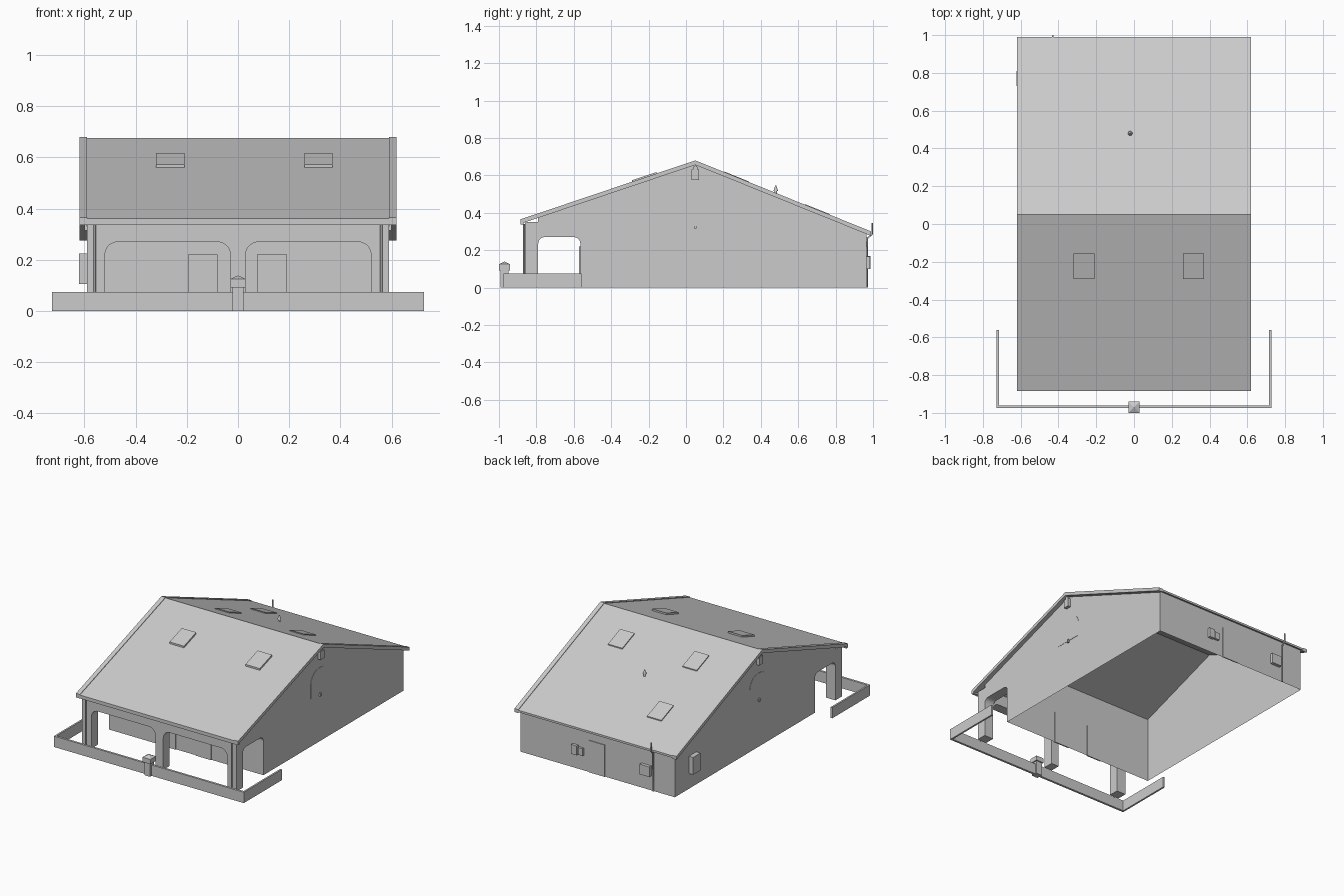
import bpy, bmesh, math
from mathutils import Vector

if "Cube" in bpy.data.objects:
    bpy.data.objects.remove(bpy.data.objects["Cube"])

RIDGE_Y, RIDGE_Z = 0.05, 0.68


def roof_z(y):
    if y < RIDGE_Y:
        return RIDGE_Z - (RIDGE_Y - y) * 0.337
    return RIDGE_Z - (y - RIDGE_Y) * 0.404


def finish(name, bm):
    bmesh.ops.recalc_face_normals(bm, faces=bm.faces)
    me = bpy.data.meshes.new(name)
    bm.to_mesh(me)
    bm.free()
    ob = bpy.data.objects.new(name, me)
    bpy.context.collection.objects.link(ob)
    return ob


def prism(name, pts, axis, a, b):
    """Extrude a 2D outline along x (points are y,z), y (x,z) from a to b."""
    bm = bmesh.new()
    place = {'x': lambda p, t: (t, p[0], p[1]), 'y': lambda p, t: (p[0], t, p[1])}[axis]
    v0 = [bm.verts.new(place(p, a)) for p in pts]
    v1 = [bm.verts.new(place(p, b)) for p in pts]
    bm.faces.new(v0)
    bm.faces.new(v1)
    n = len(pts)
    for i in range(n):
        j = (i + 1) % n
        bm.faces.new((v0[i], v0[j], v1[j], v1[i]))
    return finish(name, bm)


def box(name, x0, x1, y0, y1, z0, z1):
    return prism(name, [(x0, z0), (x1, z0), (x1, z1), (x0, z1)], 'y', y0, y1)


def arch(l, r, top, rad, steps=6):
    """Flat arch with rounded corners, from left spring to right spring."""
    pts = []
    for cx, start in ((l + rad, math.pi), (r - rad, math.pi / 2)):
        for i in range(steps + 1):
            t = start - i * math.pi / 2 / steps
            pts.append((cx + rad * math.cos(t), top - rad + rad * math.sin(t)))
    return pts


def tube(name, pts, r):
    cu = bpy.data.curves.new(name, 'CURVE')
    cu.dimensions = '3D'
    cu.bevel_depth = r
    cu.bevel_resolution = 1
    cu.use_fill_caps = True
    sp = cu.splines.new('POLY')
    sp.points.add(len(pts) - 1)
    for p, co in zip(sp.points, pts):
        p.co = (*co, 1)
    ob = bpy.data.objects.new(name, cu)
    bpy.context.collection.objects.link(ob)
    return ob


# hollow house walls, open underneath
outline = [(-0.565, 0), (0.965, 0), (0.965, roof_z(0.965) - 0.015),
           (RIDGE_Y, RIDGE_Z - 0.015), (-0.565, roof_z(-0.565) - 0.015)]
bm = bmesh.new()
L = [bm.verts.new((-0.59, *p)) for p in outline]
R = [bm.verts.new((0.59, *p)) for p in outline]
bm.faces.new(L)
bm.faces.new(R)
for i, j in ((1, 2), (4, 0)):
    bm.faces.new((L[i], L[j], R[j], R[i]))
finish("house_walls", bm)


# roof: main covering and slightly raised verge strips
def roof_band(lift, thick):
    ys = (-0.885, RIDGE_Y, 0.99)
    return ([(y, roof_z(y) + lift) for y in ys] +
            [(y, roof_z(y) - thick) for y in reversed(ys)])


prism("roof", roof_band(-0.004, 0.018), 'x', -0.59, 0.59)
for s, side in ((-1, "left"), (1, "right")):
    prism(side + "_verge", roof_band(0, 0.024), 'x', s * 0.59, s * 0.62)
box("front_gutter", -0.62, 0.62, -0.885, -0.868, 0.337, 0.35)

# porch front wall with two wide arches
pts = [(-0.59, 0), (-0.52, 0)] + arch(-0.52, -0.03, 0.27, 0.05)
pts += [(-0.03, 0), (0.03, 0)] + arch(0.03, 0.52, 0.27, 0.05)
pts += [(0.52, 0), (0.59, 0), (0.59, 0.352), (-0.59, 0.352)]
prism("porch_front_arches", pts, 'y', -0.86, -0.79)

# parts repeated on both sides
for s, side in ((-1, "left"), (1, "right")):
    pts = arch(-0.79, -0.565, 0.27, 0.035)
    pts += [(-0.565, roof_z(-0.565) - 0.018), (-0.79, roof_z(-0.79) - 0.018)]
    prism(side + "_porch_arch", pts, 'x', s * 0.52, s * 0.59)
    tube(side + "_downpipe", [(s * 0.56, -0.866, 0), (s * 0.56, -0.866, 0.34)], 0.005)
    # gable vent with a rounded hood
    prism(side + "_gable_vent", [(0.03, 0.575), (0.07, 0.575), (0.07, 0.632), (0.03, 0.632)],
          'x', s * 0.59, s * 0.612)
    prism(side + "_vent_hood", [(0.038, 0.632)] + arch(0.038, 0.062, 0.652, 0.012, 4) + [(0.062, 0.632)],
          'x', s * 0.59, s * 0.608)
    # shallow arched gable panel and lamp
    prism(side + "_gable_panel", [(-0.05, 0.33)] + arch(-0.05, 0.15, 0.51, 0.09) + [(0.15, 0.33)],
          'x', s * 0.59, s * 0.592)
    prism(side + "_gable_lamp", [(0.043, 0.315), (0.057, 0.315), (0.057, 0.337), (0.043, 0.337)],
          'x', s * 0.59, s * 0.6)
    # garden wall return
    box(side + "_garden_wall", s * 0.715, s * 0.727, -0.96, -0.56, 0, 0.075)

# garden wall front and capped pillar
box("front_garden_wall", -0.727, 0.727, -0.975, -0.96, 0, 0.075)
box("pillar", -0.022, 0.022, -0.992, -0.948, 0, 0.095)
box("pillar_cap", -0.03, 0.03, -1.0, -0.94, 0.092, 0.125)
bpy.ops.mesh.primitive_cone_add(vertices=4, radius1=0.03 * math.sqrt(2), radius2=0, depth=0.014,
                                location=(0, -0.97, 0.132), rotation=(0, 0, math.pi / 4))
bpy.context.object.name = "pillar_top"

# doors
box("left_front_door", -0.195, -0.08, -0.571, -0.563, 0, 0.22)
box("right_front_door", 0.075, 0.192, -0.571, -0.563, 0, 0.22)
box("back_door", -0.056, 0.066, 0.963, 0.97, 0, 0.22)

# utility boxes on the walls
box("left_side_cabinet", -0.622, -0.59, 0.73, 0.81, 0.105, 0.225)
box("back_meter_box", -0.41, -0.335, 0.965, 0.987, 0.1, 0.17)
box("back_vent_small", 0.105, 0.14, 0.965, 0.98, 0.105, 0.155)
box("back_vent_large", 0.148, 0.19, 0.965, 0.985, 0.1, 0.165)

# service pipe rising past the back eave
tube("service_pipe", [(-0.43, 0.97, 0.0), (-0.43, 0.97, 0.265), (-0.43, 0.995, 0.285),
                      (-0.43, 0.995, 0.345)], 0.005)

# skylights following the roof slopes
for i, (x, y, lift) in enumerate([(-0.32, -0.29, 0.008), (0.26, -0.29, 0.008),
                                  (-0.32, 0.205, 0.003), (0.25, 0.205, 0.003), (-0.35, 0.635, 0.003)]):
    y1 = y + 0.133
    prism("skylight_%d" % (i + 1),
          [(y, roof_z(y) - 0.008), (y1, roof_z(y1) - 0.008),
           (y1, roof_z(y1) + lift), (y, roof_z(y) + lift)], 'x', x, x + 0.11)

# roof vent pipe with a pointed cap
tube("roof_vent", [(-0.02, 0.48, 0.49), (-0.02, 0.48, 0.53)], 0.007)
bpy.ops.mesh.primitive_cone_add(vertices=10, radius1=0.012, radius2=0.003, depth=0.028,
                                location=(-0.02, 0.48, 0.531))
bpy.context.object.name = "roof_vent_cap"
